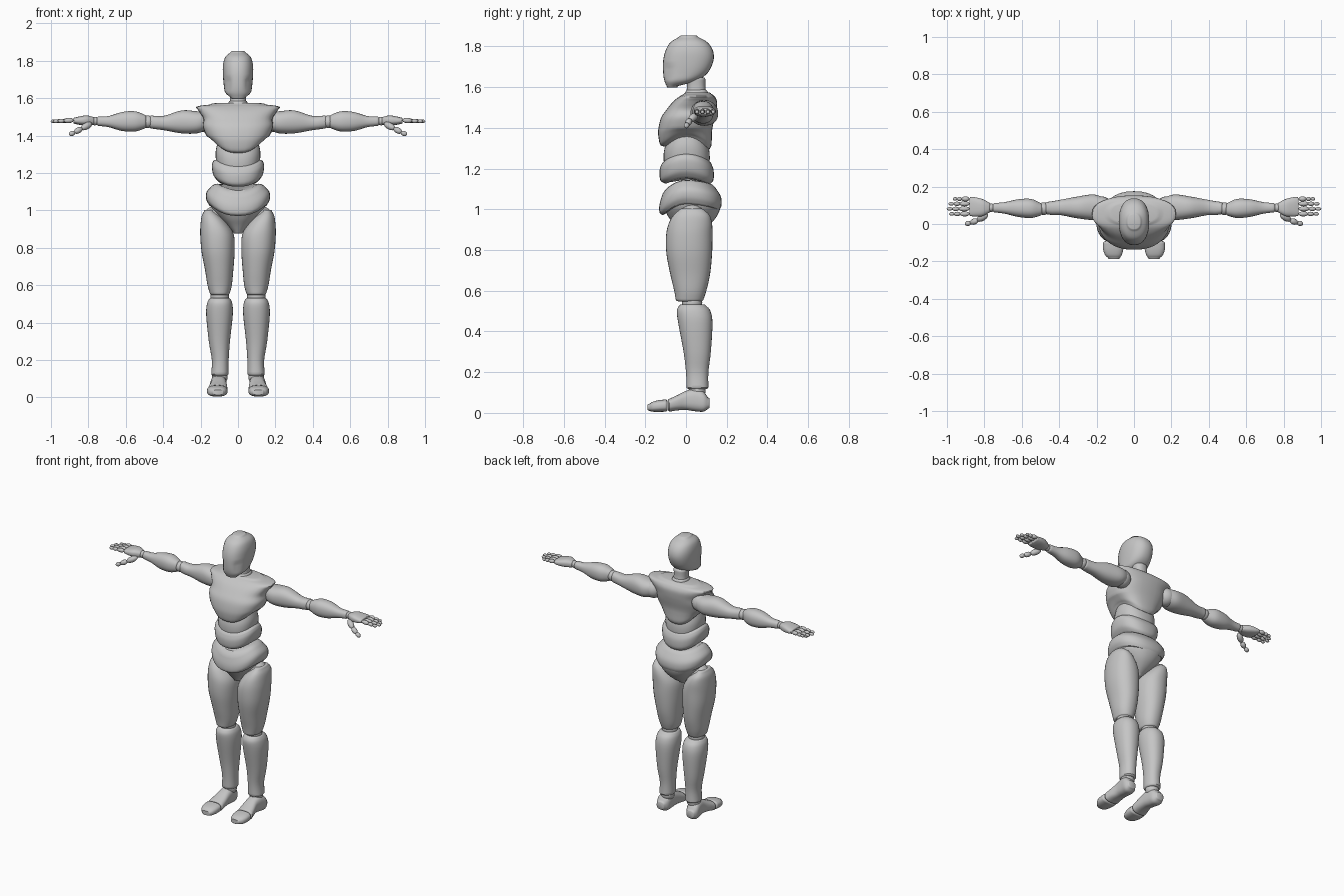
import bpy
import bmesh
from math import cos, sin, pi, radians
from mathutils import Vector, Matrix

default_cube = bpy.data.objects.get("Cube")
if default_cube:
    bpy.data.objects.remove(default_cube, do_unlink=True)

grey = bpy.data.materials.new("mannequin grey")
grey.use_nodes = True
grey.diffuse_color = (.56, .56, .56, 1)
grey.node_tree.nodes["Principled BSDF"].inputs["Base Color"].default_value = grey.diffuse_color

SIDES = 32
STEPS = 4


def finish(name, bm):
    """Turn a bmesh into a smooth shaded object with crisp edges."""
    bmesh.ops.recalc_face_normals(bm, faces=bm.faces)
    mesh = bpy.data.meshes.new(name)
    bm.to_mesh(mesh)
    bm.free()
    mesh.materials.append(grey)
    obj = bpy.data.objects.new(name, mesh)
    bpy.context.collection.objects.link(obj)
    bpy.ops.object.select_all(action='DESELECT')
    obj.select_set(True)
    bpy.context.view_layer.objects.active = obj
    bpy.ops.object.shade_smooth_by_angle(angle=radians(38))
    return obj


def spline(a, b, c, d, t):
    """Catmull-Rom blend of one section value."""
    return b + t / 2 * (c - a + t * (2 * a - 5 * b + 4 * c - d + t * (3 * (b - c) + d - a)))


def shrink(section, shift, scale):
    """Smaller copy of an end section, moved outward to round the cap."""
    t, a, b, c, d = section
    m, n = (a + b) / 2, (c + d) / 2
    return (t + shift, m + (a - m) * scale, m + (b - m) * scale,
            n + (c - n) * scale, n + (d - n) * scale)


def loft(name, sections, axis="z", power=2.3, warp=None, side=1, lip=.008):
    """Skin super-ellipses; a section is (position, low, high, low, high)."""
    rows = []
    last = len(sections) - 1
    for i in range(last):
        group = [sections[max(0, min(last, i + k))] for k in (-1, 0, 1, 2)]
        for s in range(STEPS):
            rows.append(tuple(spline(*v, s / STEPS) for v in zip(*group)))
    rows.append(sections[-1])
    way = 1 if rows[-1][0] > rows[0][0] else -1
    head, tail = rows[0], rows[-1]
    rows = [shrink(head, -way * lip, .8), shrink(head, -way * lip * .7, .92)] + rows
    rows += [shrink(tail, way * lip * .7, .92), shrink(tail, way * lip, .8)]

    bm = bmesh.new()
    rings = []
    for t, a, b, c, d in rows:
        ring = []
        for k in range(SIDES):
            angle = 2 * pi * k / SIDES
            u, v = (abs(f) ** (2 / power) * (1 if f > 0 else -1) for f in (cos(angle), sin(angle)))
            p, q = (a + b) / 2 + u * (b - a) / 2, (c + d) / 2 + v * (d - c) / 2
            co = Vector({"z": (p, q, t), "x": (t, p, q), "y": (p, t, q)}[axis])
            if warp:
                co = Vector(warp(*co))
            co.x *= side
            ring.append(bm.verts.new(co))
        rings.append(ring)
    for low, high in zip(rings, rings[1:]):
        for k in range(SIDES):
            n = (k + 1) % SIDES
            bm.faces.new((low[k], low[n], high[n], high[k]))
    bm.faces.new(rings[0])
    bm.faces.new(rings[-1])
    return finish(name, bm)


def body(name, sections, **options):
    """Loft symmetric about x = 0 from (height, half width, front, back)."""
    return loft(name, [(z, -w, w, f, b) for z, w, f, b in sections], **options)


def ball(name, centre, radius, side):
    bm = bmesh.new()
    x, y, z = centre
    bmesh.ops.create_uvsphere(bm, u_segments=20, v_segments=12, radius=radius,
                              matrix=Matrix.Translation((x * side, y, z)))
    finish(name, bm)


def digit(name, points, radius, side):
    """Chain of rounded phalanges along a list of points."""
    for i, (start, end) in enumerate(zip(points, points[1:])):
        p, q = (Vector((v[0] * side, v[1], v[2])) for v in (start, end))
        r = radius * (1 - .14 * i)
        turn = (q - p).to_track_quat('Z', 'Y').to_matrix().to_4x4()
        size = Matrix.Diagonal((r, r, (q - p).length * .56, 1))
        bm = bmesh.new()
        bmesh.ops.create_uvsphere(bm, u_segments=12, v_segments=8, radius=1,
                                  matrix=Matrix.Translation((p + q) / 2) @ turn @ size)
        finish(f"{name}_segment_{i + 1}", bm)


# Head with flat angled cheeks
def cheeks(x, y, z):
    limit = .028 + max(0, y + .112) * .8 + max(0, z - 1.7) * .6
    return max(-limit, min(limit, x)), y, z


body("head", [(1.605, .04, -.095, -.04), (1.63, .068, -.106, .05), (1.67, .076, -.112, .107),
              (1.73, .081, -.112, .135), (1.78, .08, -.1, .132), (1.82, .068, -.076, .105),
              (1.845, .04, -.035, .06)], warp=cheeks)
body("neck", [(1.57, .046, 0, .1), (1.6, .043, .005, .095), (1.64, .045, 0, .095)])
body("neck_base", [(1.53, .065, -.02, .12), (1.56, .056, -.01, .112), (1.58, .05, 0, .105)])


# Chest with an arched lower rim
def rib_arch(x, y, z):
    low = max(0, min(1, (1.4 - z) / .1))
    return x, y, z + low * .065 * (1 - min(1, (y / .13) ** 2))


body("chest", [(1.28, .1, -.1, .115), (1.31, .125, -.125, .125), (1.36, .15, -.136, .127),
               (1.4, .17, -.135, .13), (1.45, .188, -.122, .142), (1.49, .185, -.095, .15),
               (1.53, .208, -.062, .152), (1.555, .222, -.03, .14), (1.566, .15, -.01, .125)],
     warp=rib_arch, power=2.5)


# Waist, belly band and hips, each dipping at the front
def dip(front, back):
    return lambda x, y, z: (x, y, z - (front if y < 0 else back) * y * y)


body("waist", [(1.2, .1, -.09, .1), (1.25, .115, -.108, .115), (1.31, .12, -.108, .115),
               (1.36, .11, -.09, .1)], warp=dip(2, 2))
body("belly_band", [(1.16, .11, -.105, .12), (1.19, .132, -.126, .135), (1.24, .14, -.13, .135),
                    (1.265, .132, -.12, .122)], warp=dip(3, 2.5))
body("hip_band", [(1.03, .155, -.115, .165), (1.06, .17, -.13, .175), (1.1, .168, -.13, .17),
                  (1.135, .135, -.115, .14)], warp=dip(4.5, 1.2))
body("pelvis", [(.885, .026, -.03, .06), (.92, .06, -.055, .11), (.96, .1, -.085, .148),
                (1.01, .14, -.11, .17), (1.06, .15, -.115, .17)])

for side, label in ((1, "left"), (-1, "right")):
    # Leg
    loft(label + "_thigh", [(.555, .045, .15, -.05, .085), (.6, .033, .163, -.058, .1),
                            (.68, .025, .176, -.077, .118), (.78, .018, .195, -.096, .128),
                            (.87, .022, .202, -.098, .13), (.93, .055, .2, -.085, .128),
                            (.97, .092, .194, -.062, .116), (.995, .125, .182, -.035, .09)],
         side=side, power=2.2)
    loft(label + "_shin", [(.125, .05, .143, .002, .11), (.2, .05, .14, 0, .11),
                           (.3, .043, .156, -.012, .122), (.44, .028, .17, -.038, .13),
                           (.5, .03, .166, -.045, .12), (.525, .04, .155, -.035, .1)],
         side=side, power=2.2)
    ball(label + "_hip_joint", (.12, .03, .96), .065, side)
    ball(label + "_knee_joint", (.098, .03, .54), .05, side)
    ball(label + "_ankle_joint", (.097, .055, .11), .042, side)

    # Foot in two pieces
    loft(label + "_foot", [(.108, .08, .14, .02, .075), (.085, .066, .15, .006, .105),
                           (.045, .062, .147, .008, .12), (0, .06, .145, .014, .108),
                           (-.045, .057, .155, .012, .086), (-.08, .056, .163, .006, .07)],
         axis="y", power=2.6, side=side)
    loft(label + "_toes", [(-.1, .056, .165, .006, .066), (-.135, .057, .165, .005, .062),
                           (-.165, .065, .155, .006, .054), (-.18, .075, .14, .01, .044)],
         axis="y", power=2.6, side=side)

    # Arm
    loft(label + "_upper_arm", [(.17, .035, .145, 1.43, 1.525), (.22, .022, .158, 1.412, 1.53),
                                (.3, .03, .147, 1.412, 1.535), (.39, .047, .13, 1.428, 1.507),
                                (.435, .048, .122, 1.434, 1.505), (.465, .052, .118, 1.438, 1.508)],
         axis="x", side=side)
    loft(label + "_forearm", [(.5, .045, .112, 1.438, 1.512), (.55, .032, .134, 1.422, 1.53),
                              (.62, .038, .132, 1.425, 1.526), (.69, .055, .117, 1.445, 1.505),
                              (.745, .062, .112, 1.452, 1.502)],
         axis="x", side=side)
    ball(label + "_shoulder_joint", (.175, .09, 1.475), .058, side)
    ball(label + "_elbow_joint", (.483, .082, 1.474), .034, side)
    ball(label + "_wrist_joint", (.765, .087, 1.478), .023, side)

    # Hand, palm down with the thumb forward
    loft(label + "_palm", [(.775, .06, .115, 1.458, 1.5), (.81, .042, .133, 1.455, 1.508),
                           (.85, .04, .143, 1.458, 1.502), (.875, .043, .144, 1.464, 1.496)],
         axis="x", power=2.6, side=side, lip=.005)
    for finger, y, length in (("index", .054, .105), ("middle", .081, .118),
                              ("ring", .108, .108), ("little", .134, .085)):
        joints = [(.882 + length * f, y, 1.482 - .006 * f) for f in (0, .45, .75, 1)]
        digit(f"{label}_{finger}_finger", joints, .0135, side)
    digit(label + "_thumb", [(.785, .052, 1.465), (.835, .02, 1.438),
                             (.873, .006, 1.418), (.902, 0, 1.405)], .019, side)
